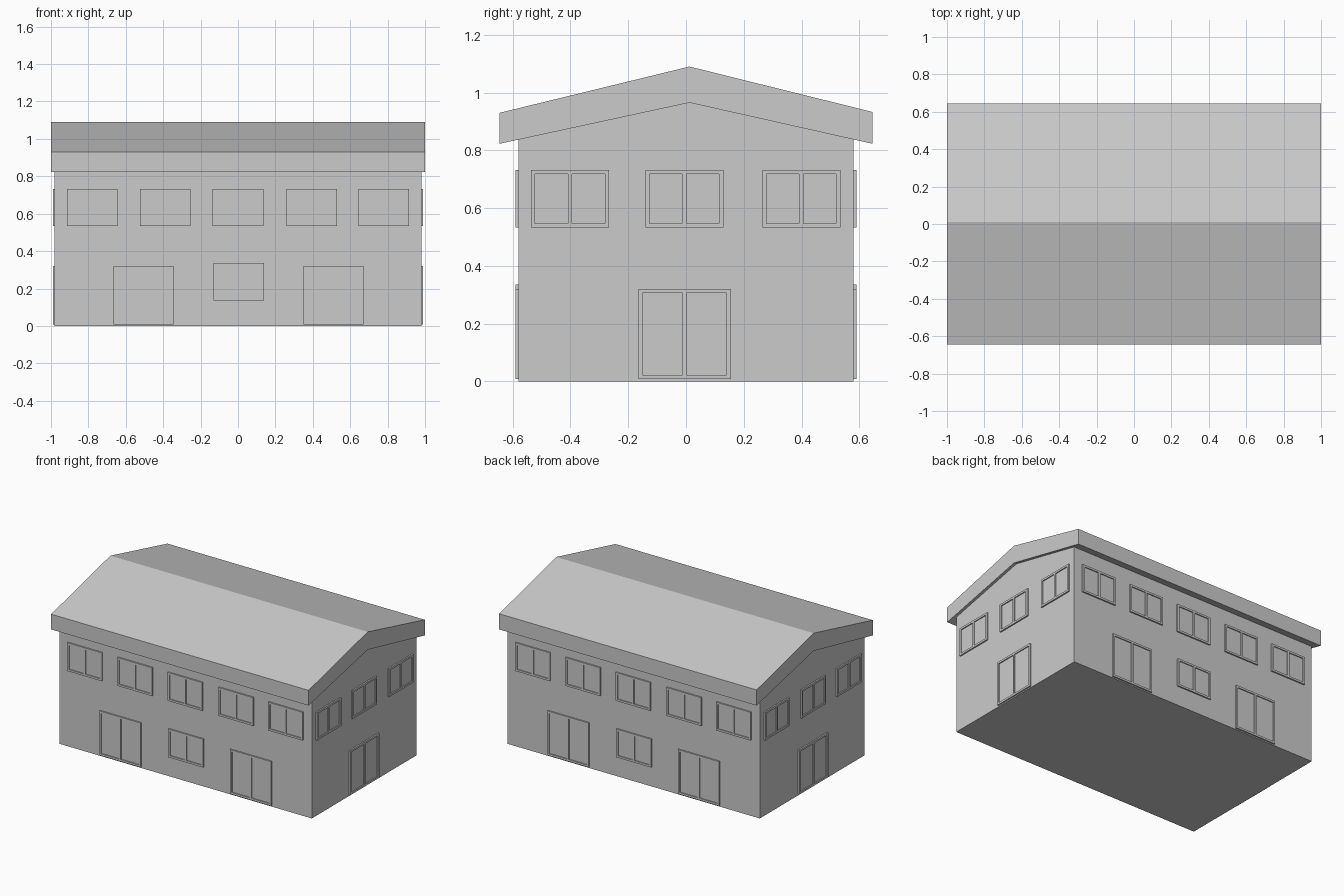
import bpy, bmesh
from math import pi
from mathutils import Matrix, Vector

if "Cube" in bpy.data.objects:
    bpy.data.objects.remove(bpy.data.objects["Cube"])

HX, HY = 0.98, 0.58      # wall half sizes
RIDGE_Y = 0.012          # ridge sits slightly off centre


def make_object(name, bm):
    bmesh.ops.recalc_face_normals(bm, faces=bm.faces)
    mesh = bpy.data.meshes.new(name)
    bm.to_mesh(mesh)
    bm.free()
    ob = bpy.data.objects.new(name, mesh)
    bpy.context.collection.objects.link(ob)
    return ob


def extrude_profile(name, profile, half_x):
    """Extrude a (y, z) outline along x."""
    bm = bmesh.new()
    face = bm.faces.new([bm.verts.new((-half_x, y, z)) for y, z in profile])
    ext = bmesh.ops.extrude_face_region(bm, geom=[face])
    verts = [v for v in ext["geom"] if isinstance(v, bmesh.types.BMVert)]
    bmesh.ops.translate(bm, verts=verts, vec=(2 * half_x, 0, 0))
    return make_object(name, bm)


def add_box(bm, lo, hi):
    lo, hi = Vector(lo), Vector(hi)
    mat = Matrix.Translation((lo + hi) / 2) @ Matrix.Diagonal((*(hi - lo), 1))
    bmesh.ops.create_cube(bm, size=1, matrix=mat)


def opening(name, u, z0, z1, width, wall_dist, angle):
    """Framed two-pane opening; u runs along the wall, angle turns it to its side."""
    bm = bmesh.new()
    f, out, back = 0.014, -0.010, 0.01
    a, b = u - width / 2, u + width / 2
    for x0, x1 in ((a, a + f), (b - f, b), (u - f / 2, u + f / 2)):
        add_box(bm, (x0, out, z0), (x1, back, z1))
    for x0, x1 in ((a + f, u - f / 2), (u + f / 2, b - f)):
        add_box(bm, (x0, out, z0), (x1, back, z0 + f))
        add_box(bm, (x0, out, z1 - f), (x1, back, z1))
        add_box(bm, (x0, -0.003, z0 + f), (x1, back, z1 - f))    # pane
    mat = Matrix.Rotation(angle, 4, 'Z') @ Matrix.Translation((0, -wall_dist, 0))
    bm.transform(mat)
    return make_object(name, bm)


# Walls with gabled ends
extrude_profile("walls", [(-HY, 0), (HY, 0), (HY, 0.84),
                          (RIDGE_Y, 0.967), (-HY, 0.84)], HX)

# Thick overhanging roof
extrude_profile("roof", [(-0.645, 0.823), (RIDGE_Y, 0.965), (0.645, 0.823),
                         (0.645, 0.933), (RIDGE_Y, 1.09), (-0.645, 0.93)], 1.0)

# Long sides: five upper windows, two doors and a ground window
for side, angle in (("front", 0), ("back", pi)):
    for i, u in enumerate((-0.78, -0.39, 0.0, 0.395, 0.78)):
        opening(f"{side}_upper_window_{i + 1}", u, 0.533, 0.732, 0.27, HY, angle)
    opening(f"{side}_ground_window", 0.005, 0.137, 0.336, 0.27, HY, angle)
    for i, u in enumerate((-0.505, 0.51)):
        opening(f"{side}_door_{i + 1}", u, 0.008, 0.32, 0.32, HY, angle)

# Gable ends: three upper windows and one door
for side, angle in (("right", pi / 2), ("left", -pi / 2)):
    s = 1 if side == "right" else -1
    for i, y in enumerate((-0.402, -0.006, 0.399)):
        opening(f"{side}_upper_window_{i + 1}", y * s, 0.533, 0.732, 0.27, HX, angle)
    opening(f"{side}_door", -0.005 * s, 0.008, 0.32, 0.32, HX, angle)
